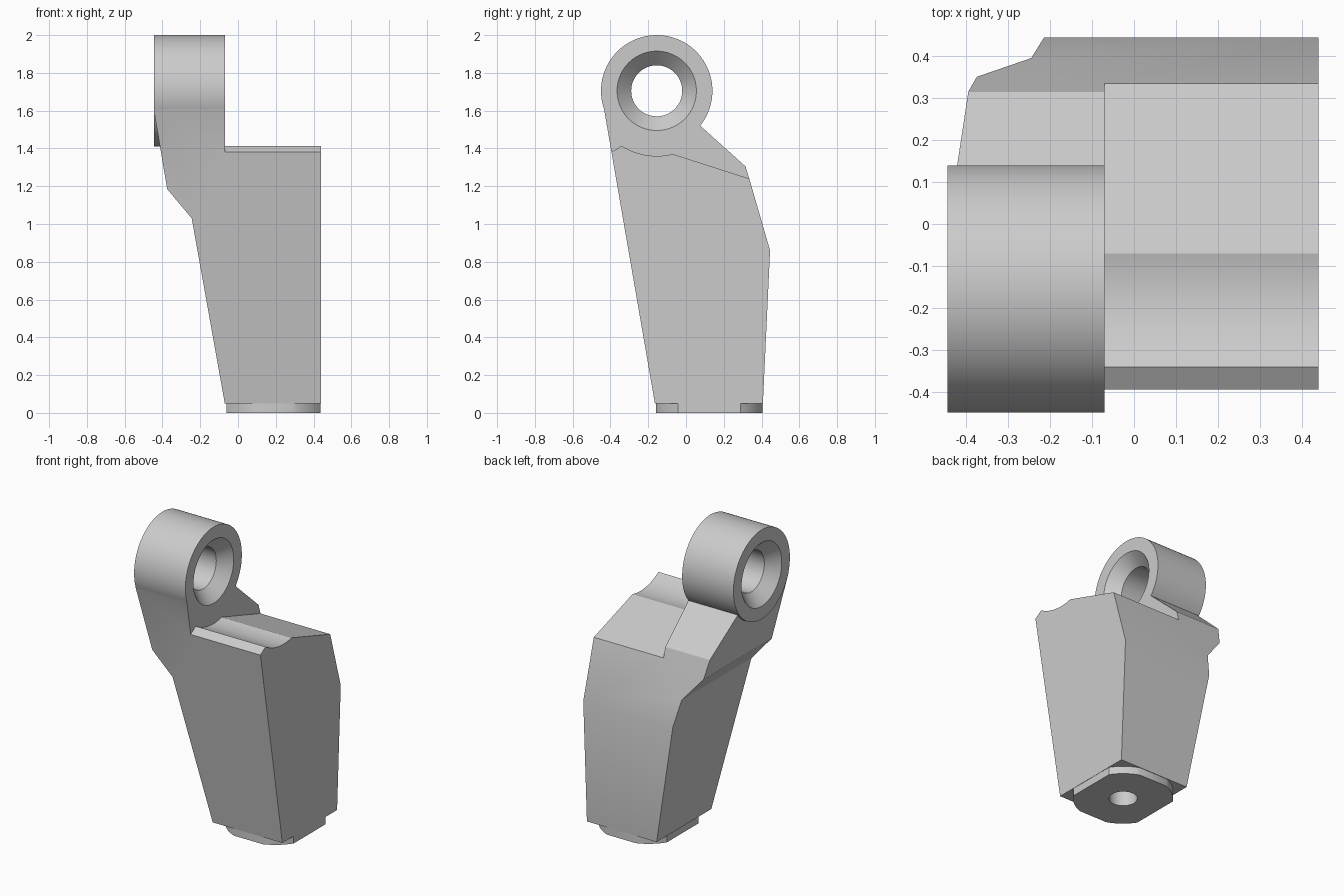
import bpy, bmesh, math
from mathutils import Vector

if "Cube" in bpy.data.objects:
    bpy.data.objects.remove(bpy.data.objects["Cube"], do_unlink=True)

grey = bpy.data.materials.new("light_grey")
grey.use_nodes = True
grey.diffuse_color = (0.6, 0.6, 0.6, 1)
grey.node_tree.nodes["Principled BSDF"].inputs["Base Color"].default_value = (0.6, 0.6, 0.6, 1)

EYE_Y, EYE_Z, EYE_R = -0.155, 1.705, 0.295
LEFT, INNER, RIGHT = -0.445, -0.07, 0.44


def prism(name, points, axis, lo, hi):
    """Extrude a 2D profile along axis x, y or z."""
    place = {"x": lambda p: (lo, p[0], p[1]),
             "y": lambda p: (p[0], lo, p[1]),
             "z": lambda p: (p[0], p[1], lo)}[axis]
    bm = bmesh.new()
    face = bm.faces.new([bm.verts.new(place(p)) for p in points])
    step = Vector([hi - lo if a == axis else 0 for a in "xyz"])
    new = bmesh.ops.extrude_face_region(bm, geom=[face])["geom"]
    bmesh.ops.translate(bm, vec=step, verts=[v for v in new if isinstance(v, bmesh.types.BMVert)])
    return finish(name, bm)


def finish(name, bm):
    bmesh.ops.recalc_face_normals(bm, faces=bm.faces)
    mesh = bpy.data.meshes.new(name)
    bm.to_mesh(mesh)
    bm.free()
    mesh.materials.append(grey)
    ob = bpy.data.objects.new(name, mesh)
    bpy.context.collection.objects.link(ob)
    return ob


def arc(cx, cy, r, start, end, n):
    angles = [start + (end - start) * i / n for i in range(n + 1)]
    return [(cx + r * math.cos(a), cy + r * math.sin(a)) for a in angles]


def circle(cx, cy, r, n=96):
    return arc(cx, cy, r, 0, math.tau, n)[:-1]


def combine(target, tool, operation):
    """Apply a boolean and discard the tool."""
    mod = target.modifiers.new("join", "BOOLEAN")
    mod.object, mod.operation, mod.solver = tool, operation, "EXACT"
    bpy.context.view_layer.objects.active = target
    bpy.ops.object.modifier_apply(modifier=mod.name)
    bpy.data.objects.remove(tool, do_unlink=True)


# Tapered body: side outline crossed with front outline
body = prism("bracket_body", [
    (-0.156, 0), (-0.442, 1.655), (EYE_Y, EYE_Z), (0.07, 1.525), (0.315, 1.305),
    (0.335, 1.24), (0.445, 0.86), (0.407, 0.05), (0.405, 0)], "x", -1, 1)
front = prism("front_outline", [
    (-0.07, 0.05), (-0.245, 1.03), (-0.375, 1.185), (LEFT, 1.6), (LEFT, 1.8),
    (RIGHT, 1.8), (RIGHT, 0.05)], "y", -1, 1)
combine(body, front, "INTERSECT")

# Shoulder beside the eye, with a round clearance groove
groove_r = 0.345
a0 = math.atan2(1.415 - EYE_Z, -0.34 - EYE_Y)
a1 = math.atan2(1.37 - EYE_Z, -0.07 - EYE_Y)
shoulder = prism("shoulder_cutter",
                 [(-0.6, 1.25), (-0.395, 1.38)] + arc(EYE_Y, EYE_Z, groove_r, a0, a1, 16)
                 + [(0.335, 1.24), (0.6, 1.154), (0.6, 2.2), (-0.6, 2.2)], "x", INNER, 1)
combine(body, shoulder, "DIFFERENCE")

# Eye ring
ring = prism("eye_ring", circle(EYE_Y, EYE_Z, EYE_R), "x", LEFT, INNER)
combine(body, ring, "UNION")

# Eye bore, countersunk on both sides
stations = [(LEFT - 0.02, 0.23), (LEFT + 0.075, 0.135), (INNER - 0.075, 0.135), (INNER + 0.02, 0.23)]
bm = bmesh.new()
rings = [[bm.verts.new((x, y, z)) for y, z in circle(EYE_Y, EYE_Z, r)] for x, r in stations]
for a, b in zip(rings, rings[1:]):
    for i in range(len(a)):
        j = (i + 1) % len(a)
        bm.faces.new((a[i], a[j], b[j], b[i]))
bm.faces.new(rings[0])
bm.faces.new(rings[-1])
combine(body, finish("bore_cutter", bm), "DIFFERENCE")

# Foot: a disc with four flats
cx, cy, r = 0.188, 0.1225, 0.3
hx, hy = 0.25, 0.2815
ax, ay = math.acos(hx / r), math.asin(hy / r)
quarter = arc(0, 0, r, ax, ay, 8)
outline = (quarter + [(-x, y) for x, y in reversed(quarter)]
           + [(-x, -y) for x, y in quarter] + [(x, -y) for x, y in reversed(quarter)])
foot = prism("foot", [(cx + x, cy + y) for x, y in outline], "z", 0, 0.07)
combine(body, foot, "UNION")

# Bolt hole in the foot
combine(body, prism("bolt_cutter", circle(cx, cy, 0.085, 48), "z", -0.1, 0.4), "DIFFERENCE")

for ob in bpy.context.selected_objects:
    ob.select_set(False)
body.select_set(True)
bpy.context.view_layer.objects.active = body
bpy.ops.object.shade_smooth_by_angle(angle=math.radians(25))
